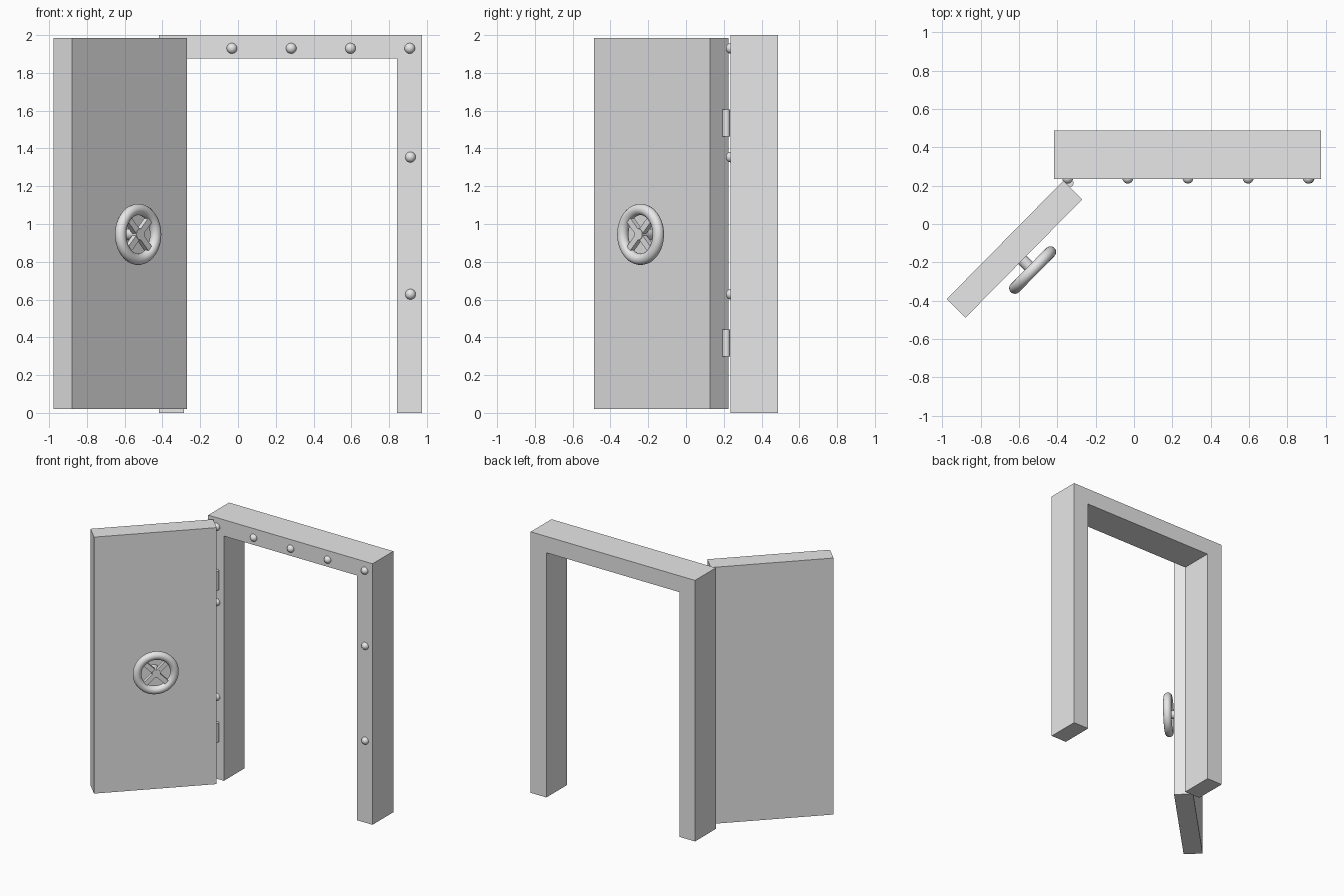
import bpy
import math
from mathutils import Matrix, Vector

cube = bpy.data.objects.get("Cube")
if cube:
    bpy.data.objects.remove(cube, do_unlink=True)

# One plain metal colour
grey = bpy.data.materials.new("grey_metal")
grey.use_nodes = True
grey.diffuse_color = (0.8, 0.8, 0.8, 1)
grey.node_tree.nodes["Principled BSDF"].inputs["Base Color"].default_value = (0.8, 0.8, 0.8, 1)


def finish(name, matrix=None, smooth=False):
    """Name and colour the new part, then move it by matrix."""
    obj = bpy.context.object
    obj.name = name
    obj.data.materials.append(grey)
    if smooth:
        bpy.ops.object.shade_smooth_by_angle(angle=math.radians(40))
    if matrix:
        obj.data.transform(matrix)
    return obj


def box(name, low, high, matrix=None):
    low, high = Vector(low), Vector(high)
    bpy.ops.mesh.primitive_cube_add(size=1)
    fit = Matrix.Translation((low + high) / 2) @ Matrix.Diagonal((*(high - low), 1))
    return finish(name, (matrix or Matrix()) @ fit)


def cylinder(name, radius, depth, matrix):
    bpy.ops.mesh.primitive_cylinder_add(vertices=32, radius=radius, depth=depth)
    return finish(name, matrix, True)


# Door frame: two posts and a lintel
FRONT, BACK = 0.236, 0.488
LEFT, RIGHT = 0.975, -0.418
box("right_post", (RIGHT, FRONT, 0), (-0.285, BACK, 1.875))
box("left_post", (0.842, FRONT, 0), (LEFT, BACK, 1.875))
box("lintel", (RIGHT, FRONT, 1.875), (LEFT, BACK, 2))

# Round rivets along the front of the frame
spots = [(-0.346 + 0.3138 * i, 1.93) for i in range(5)]
spots += [(x, z) for x in (-0.346, 0.913) for z in (0.628, 1.354)]
for x, z in spots:
    bpy.ops.mesh.primitive_uv_sphere_add(segments=32, ring_count=16, radius=0.028)
    finish("rivet", Matrix.Translation((x, FRONT + 0.003, z)), True)

# Hinge barrels
for z in (0.37, 1.535):
    cylinder("hinge", 0.02, 0.145, Matrix.Translation((-0.335, 0.213, z)))

# Open door slab, swung about the upright axis
swing = Matrix.Translation((-0.6235, -0.1315, 0)) @ Matrix.Rotation(math.radians(45.4), 4, "Z")
box("door", (-0.433, -0.069, 0.02), (0.433, 0.069, 1.985), swing)

# Hand wheel: rim, shaft and crossed spokes, its axis square to the door
wheel = swing @ Matrix.Translation((-0.011, -0.144, 0.945)) @ Matrix.Rotation(math.pi / 2, 4, "X")
bpy.ops.mesh.primitive_torus_add(major_radius=0.132, minor_radius=0.03,
                                 major_segments=48, minor_segments=16)
finish("wheel_rim", wheel, True)
cylinder("wheel_shaft", 0.03, 0.1, wheel @ Matrix.Translation((0, 0, -0.032)))
for turn in (45, 135):
    box("wheel_spoke", (-0.125, -0.017, -0.015), (0.125, 0.017, 0.015),
        wheel @ Matrix.Rotation(math.radians(turn), 4, "Z"))
